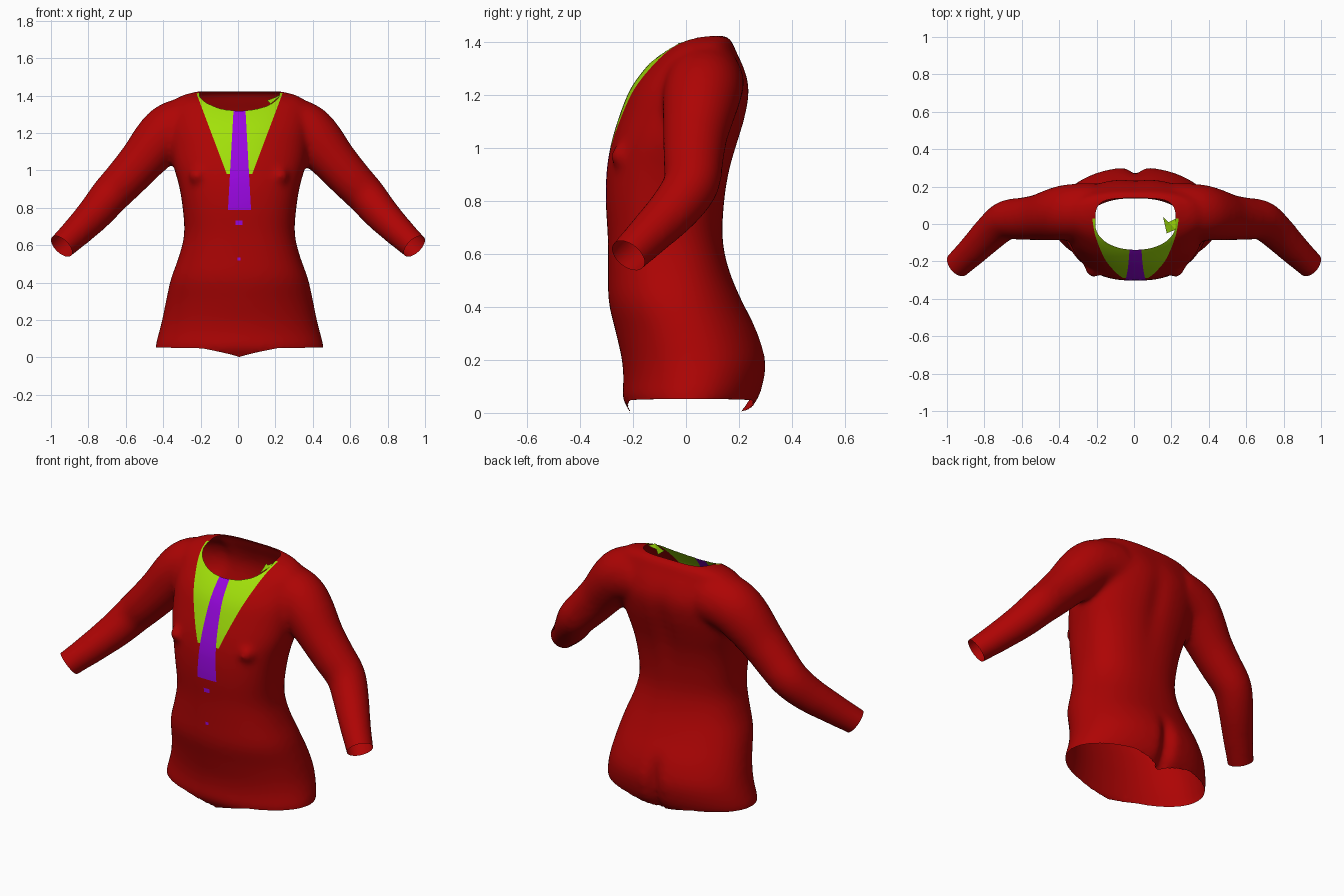
import bpy, bmesh, math
from mathutils import Vector

if "Cube" in bpy.data.objects:
    bpy.data.objects.remove(bpy.data.objects["Cube"])

CX = 0.008  # garment centre line


def material(name, rgb):
    m = bpy.data.materials.new(name)
    m.diffuse_color = (*rgb, 1)
    m.use_nodes = True
    m.node_tree.nodes["Principled BSDF"].inputs["Base Color"].default_value = m.diffuse_color
    return m


MATS = [material("red_cloth", (.42, .0012, .0012)), material("lime_panel", (.36, .75, .003)),
        material("purple_tie", (.32, .002, .75))]


def dense(rows, steps=4):
    """Catmull-Rom interpolation between rows of numbers."""
    out = []
    for i in range(len(rows) - 1):
        p = [rows[max(0, min(len(rows) - 1, i + k))] for k in (-1, 0, 1, 2)]
        for s in range(steps):
            t = s / steps
            out.append([0.5 * (2 * b + (c - a) * t + (2 * a - 5 * b + 4 * c - d) * t * t
                               + (3 * b - a - 3 * c + d) * t ** 3) for a, b, c, d in zip(*p)])
    return out + [list(rows[-1])]


def loft(bm, rings):
    """Closed skin over a list of point rings."""
    vs = [[bm.verts.new(p) for p in r] for r in rings]
    n = len(vs[0])
    for a, b in zip(vs, vs[1:]):
        for i in range(n):
            bm.faces.new((a[i], a[(i + 1) % n], b[(i + 1) % n], b[i]))
    bm.faces.new(vs[0][::-1])
    bm.faces.new(vs[-1])


# Torso sections: z, half width, front y, back y, roundness exponent
TORSO = [(-.06, .42, -.19, .20, 2), (0, .44, -.207, .235, 2), (.05, .452, -.24, .275, 2),
         (.12, .435, -.236, .298, 2.05), (.20, .414, -.242, .304, 2.1), (.30, .394, -.264, .274, 2.1),
         (.42, .367, -.292, .212, 2.2), (.54, .324, -.294, .162, 2.3), (.66, .296, -.295, .138, 2.4),
         (.80, .304, -.303, .146, 2.5), (.92, .324, -.299, .168, 2.5), (1.02, .352, -.282, .198, 2.4),
         (1.12, .368, -.252, .228, 2.3), (1.22, .375, -.212, .242, 2.3), (1.30, .37, -.155, .222, 2.3),
         (1.365, .355, -.09, .19, 2.4), (1.402, .305, -.03, .175, 2.5), (1.425, .21, .03, .155, 2.5)]
# Sleeve path: x, y, z, radius
SLEEVE = [(.21, .07, 1.25, .15), (.34, .065, 1.224, .149), (.42, .052, 1.16, .142),
          (.515, .035, 1.05, .123), (.60, .028, .955, .114), (.685, .02, .865, .106),
          (.76, -.04, .775, .097), (.85, -.13, .682, .085), (.943, -.218, .594, .074),
          (1.01, -.28, .53, .071)]

bm = bmesh.new()

# Torso with seat cleft and spine groove
rings = []
for z, w, f, b, n in dense(TORSO):
    ring, cy, dep = [], (f + b) / 2, (b - f) / 2
    for i in range(96):
        a = 2 * math.pi * i / 96
        c, s = math.cos(a), math.sin(a)
        x = w * math.copysign(abs(c) ** (2 / n), c)
        y = cy + dep * math.copysign(abs(s) ** (2 / n), s)
        if s > 0:
            y -= .05 * math.exp(-(x / .03) ** 2) * max(0, min(1, (.34 - z) / .15))
            y -= .018 * math.exp(-(x / .05) ** 2) * math.exp(-((z - 1.08) / .2) ** 2)
        ring.append((x + CX, y, z))
    rings.append(ring)
loft(bm, rings)

# Mirrored sleeves and chest points
for side in (-1, 1):
    path = dense(SLEEVE)
    rings = []
    for i, p in enumerate(path):
        t = (Vector(path[min(i + 1, len(path) - 1)][:3]) - Vector(path[max(i - 1, 0)][:3])).normalized()
        u = t.cross(Vector((0, 1, 0))).normalized()
        v = t.cross(u)
        ring = []
        for k in range(40):
            a = 2 * math.pi * k / 40
            q = Vector(p[:3]) + (u * math.cos(a) + v * math.sin(a)) * p[3]
            ring.append((q.x * side, q.y, q.z))
        rings.append(ring)
    loft(bm, rings)
    made = bmesh.ops.create_uvsphere(bm, u_segments=16, v_segments=10, radius=.045)
    for vert in made["verts"]:
        vert.co += Vector((.222 * side + CX * .5, -.242, .97))
bmesh.ops.recalc_face_normals(bm, faces=bm.faces)

# Blend everything into one cloth surface
base = bpy.data.meshes.new("blend_form")
bm.to_mesh(base)
bm.free()
tmp = bpy.data.objects.new("blend_form", base)
bpy.context.collection.objects.link(tmp)
rm = tmp.modifiers.new("blend", "REMESH")
rm.mode = "VOXEL"
rm.voxel_size = .0135
sm = tmp.modifiers.new("soften", "SMOOTH")
sm.factor = .5
sm.iterations = 24
mesh = bpy.data.meshes.new_from_object(tmp.evaluated_get(bpy.context.evaluated_depsgraph_get()))
bpy.data.objects.remove(tmp)
mesh.name = "shirt"
mesh.materials.clear()
for m in MATS:
    mesh.materials.append(m)
shirt = bpy.data.objects.new("shirt", mesh)
bpy.context.collection.objects.link(shirt)

bm = bmesh.new()
bm.from_mesh(mesh)


def cut(co, no, keep, clear=False):
    faces = [f for f in bm.faces if keep(f.calc_center_median())]
    geom = set(faces)
    for f in faces:
        geom.update(f.edges)
        geom.update(f.verts)
    bmesh.ops.bisect_plane(bm, geom=list(geom), dist=1e-5, plane_co=co, plane_no=no, clear_outer=clear)


# Open cuffs
for side in (-1, 1):
    cut((.943 * side, -.218, .594), Vector((.6 * side, -.5, -.62)).normalized(),
        lambda c: c.x * side > .8, True)


# Open neck, rounder in front and squarer behind
def neck(p):
    n = 2.1 if p.y < 0 else 4
    return (abs((p.x - CX) / .215) ** n + abs(p.y / .138) ** n) ** (1 / n)


def hem(p):
    return .001 + .044 * min(1, abs(p.x - CX) / .2) ** .8 + .008 * min(1, abs(p.x) / .45)


gone = []
for f in bm.faces:
    c = f.calc_center_median()
    if (c.z > 1.15 and neck(c) < 1) or c.z < hem(c):
        gone.append(f)
bmesh.ops.delete(bm, geom=gone, context="FACES")
rim = []
for v in bm.verts:
    if v.is_boundary and abs(v.co.x) < .6:
        if v.co.z > 1.15:
            k = neck(v.co)
            v.co.x = CX + (v.co.x - CX) / k
            v.co.y /= k
            rim.append(v)
        elif v.co.z < .15:
            v.co.z = hem(v.co)

# Even out the neckline height
for _ in range(12):
    new = {}
    for v in rim:
        near = [e.other_vert(v).co.z for e in v.link_edges if e.is_boundary]
        new[v] = .4 * v.co.z + .6 * sum(near) / len(near)
    for v, z in new.items():
        v.co.z = z


# Crisp borders of the collar panel, tie and small buttons
def collar_w(z):
    return .068 + .376 * (z - .98)


def tie_w(z):
    return .062 - .056 * (z - .785)


BUTTONS = [(.720, .018, .012), (.525, .009, .008)]
chest = lambda c: c.y < .06 and c.z > .76 and abs(c.x) < .3
for side in (-1, 1):
    for fn in (collar_w, tie_w):
        slope = fn(1) - fn(0)
        cut((CX + side * fn(1), 0, 1), Vector((side, 0, -slope)).normalized(), chest)
    for z, w, h in BUTTONS:
        near = lambda c: c.y < -.1 and abs(c.x - CX) < .05 and abs(c.z - z) < .04
        cut((CX - .003 + side * w, 0, z), (1, 0, 0), near)
        cut((CX, 0, z + side * h), (0, 0, 1), near)
cut((0, 0, .787), (0, 0, 1), lambda c: c.y < -.1 and abs(c.x) < .15 and .7 < c.z < .9)
cut((0, 0, .98), (0, 0, 1), lambda c: c.y < -.1 and abs(c.x) < .15 and .9 < c.z < 1.1)
cut((0, .03, 0), (0, 1, 0), lambda c: c.z > 1.3 and abs(c.x) < .3 and abs(c.y) < .1)

for f in bm.faces:
    c = f.calc_center_median()
    x = abs(c.x - CX)
    f.material_index = 0
    f.smooth = True
    if c.y < .03 and c.z > .787:
        if x < tie_w(c.z) and c.y < -.08:
            f.material_index = 2
        elif c.z > .98 and x < collar_w(c.z):
            f.material_index = 1
    elif c.y < -.1:
        for z, w, h in BUTTONS:
            if abs(c.x - CX + .003) < w and abs(c.z - z) < h:
                f.material_index = 2
bm.to_mesh(mesh)
bm.free()

# Small folded collar corner inside the neck
flap = bpy.data.meshes.new("collar_corner")
flap.from_pydata([(.155, .04, 1.375), (.175, -.05, 1.355), (.222, -.03, 1.395), (.226, .03, 1.405),
                  (.185, .01, 1.385)], [], [(0, 1, 4), (1, 2, 4), (2, 3, 4)])
flap.materials.append(MATS[1])
bpy.context.collection.objects.link(bpy.data.objects.new("collar_corner", flap))

bpy.context.view_layer.objects.active = shirt
shirt.select_set(True)
bpy.ops.object.shade_smooth_by_angle(angle=math.radians(60))
